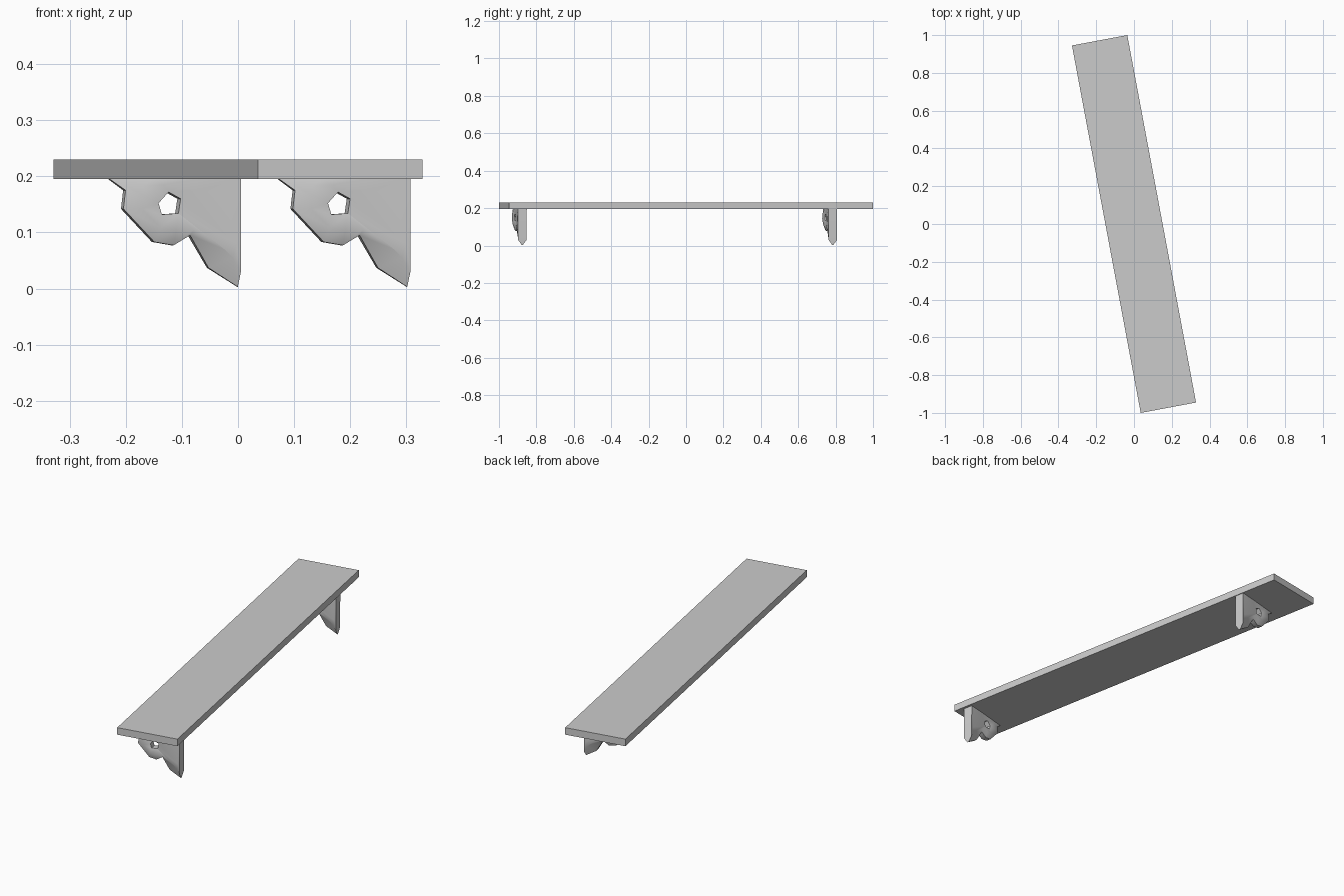
import bpy, bmesh, math

if "Cube" in bpy.data.objects:
    bpy.data.objects.remove(bpy.data.objects["Cube"])

ANGLE = math.radians(10.6)

# Shelf board, turned about the vertical axis
bpy.ops.mesh.primitive_cube_add(size=1, location=(0, 0, 0.2125), rotation=(0, 0, ANGLE))
board = bpy.context.object
board.name = "shelf_board"
board.scale = (0.298, 1.979, 0.035)

# Bracket rings: (distance from wall, height, half thickness)
outer = [(0, .195, .024), (-.08, .195, .02), (-.16, .195, .014), (-.235, .195, .008),
         (-.207, .175, .012), (-.211, .142, .012), (-.155, .083, .012), (-.12, .077, .012),
         (-.09, .095, .012), (-.056, .037, .008), (-.002, .003, .003), (0, .03, .023)]
middle = [(-.03, .17, .024), (-.08, .175, .02), (-.14, .185, .016), (-.175, .183, .018),
          (-.18, .168, .022), (-.18, .142, .024), (-.145, .108, .024), (-.118, .103, .024),
          (-.085, .105, .02), (-.03, .07, .023), (-.015, .055, .023), (-.008, .08, .024)]
hole = [(-.13, .172, .016), (-.108, .16, .016), (-.112, .134, .016),
        (-.142, .132, .016), (-.148, .152, .016)]
# Hole corner that each middle point connects to
link = [1, 1, 0, 0, 4, 4, 3, 2, 2, 2, 2, 2]


def bracket_mesh():
    bm = bmesh.new()

    def ring(points, side):
        return [bm.verts.new((s, side * h, z)) for s, z, h in points]

    def face(*verts):
        unique = list(dict.fromkeys(verts))
        if len(unique) > 2:
            bm.faces.new(unique)

    sides = []
    n = len(outer)
    for side in (-1, 1):
        o, m, c = ring(outer, side), ring(middle, side), ring(hole, side)
        sides.append((o, c))
        for i in range(n):
            j = (i + 1) % n
            face(o[i], o[j], m[j], m[i])
            face(m[i], m[j], c[link[j]], c[link[i]])
    # Rim and hole walls
    for a, b in zip(*sides):
        for i in range(len(a)):
            j = (i + 1) % len(a)
            face(a[i], a[j], b[j], b[i])
    bmesh.ops.recalc_face_normals(bm, faces=bm.faces)
    mesh = bpy.data.meshes.new("bracket")
    bm.to_mesh(mesh)
    bm.free()
    return mesh


# Two scroll brackets under the board
mesh = bracket_mesh()
for name, x, y in (("front_bracket", .303, -.875), ("back_bracket", .001, .785)):
    ob = bpy.data.objects.new(name, mesh)
    ob.location = (x, y, 0)
    ob.rotation_euler.z = ANGLE
    bpy.context.collection.objects.link(ob)

bpy.ops.object.select_all(action='DESELECT')
ob.select_set(True)
bpy.context.view_layer.objects.active = ob
bpy.ops.object.shade_smooth_by_angle(angle=math.radians(45))
